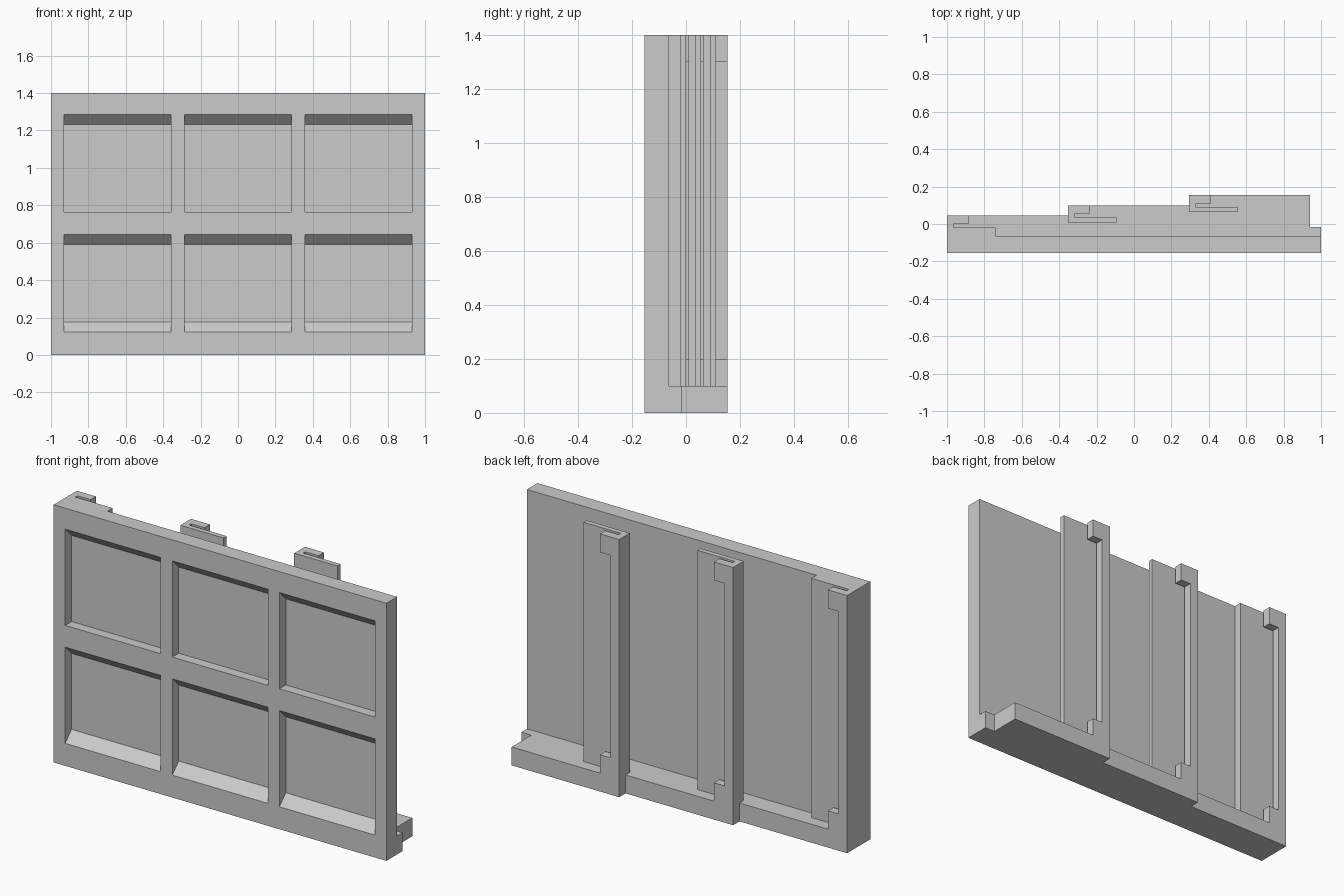
import bpy
import bmesh
from mathutils import Vector

cube = bpy.data.objects.get("Cube")
if cube:
    bpy.data.objects.remove(cube, do_unlink=True)

# One plain grey for everything
grey = bpy.data.materials.new("plain grey")
grey.use_nodes = True
grey.diffuse_color = (0.6, 0.6, 0.6, 1)
grey.node_tree.nodes["Principled BSDF"].inputs["Base Color"].default_value = grey.diffuse_color

HEIGHT, BASE = 1.4, 0.1
FRONT, BACK = -0.154, -0.063
PITCH, RISE = 0.647, 0.0545     # spacing and backward step of the clips
DEPTH = 0.055                   # depth of the front recesses


def prism(bm, points, offset):
    """Extrude a closed outline along the offset vector."""
    face = bm.faces.new([bm.verts.new(p) for p in points])
    made = bmesh.ops.extrude_face_region(bm, geom=[face])["geom"]
    moved = [g for g in made if isinstance(g, bmesh.types.BMVert)]
    bmesh.ops.translate(bm, verts=moved, vec=Vector(offset))


def plan_prism(bm, outline, low, high):
    """Extrude an x-y outline from one height to another."""
    prism(bm, [(x, y, low) for x, y in outline], (0, 0, high - low))


def rectangle(x0, x1, y0, y1):
    return [(x0, y0), (x1, y0), (x1, y1), (x0, y1)]


def finish(bm, name):
    bmesh.ops.recalc_face_normals(bm, faces=bm.faces)
    mesh = bpy.data.meshes.new(name)
    bm.to_mesh(mesh)
    bm.free()
    mesh.materials.append(grey)
    obj = bpy.data.objects.new(name, mesh)
    bpy.context.collection.objects.link(obj)
    return obj


# Wall panel
bm = bmesh.new()
plan_prism(bm, rectangle(-1, 1, FRONT, BACK), 0, HEIGHT)
panel = finish(bm, "wall_panel")

# Recesses: sloped top everywhere, sloped sill only in the lower row
bm = bmesh.new()
deep = FRONT + DEPTH
for low, sill in ((0.122, DEPTH), (0.763, 0)):
    top = low + 0.523
    profile = [(FRONT - 0.05, low), (FRONT, low), (deep, low + sill),
               (deep, top - DEPTH), (FRONT, top), (FRONT - 0.05, top)]
    for column in (-1, 0, 1):
        left = column * 0.644 - 0.287
        prism(bm, [(left, y, z) for y, z in profile], (0.574, 0, 0))
cutter = finish(bm, "recess_cutter")
cutter.hide_render = True

cut = panel.modifiers.new("recesses", "BOOLEAN")
cut.operation = "DIFFERENCE"
cut.solver = "EXACT"
cut.object = cutter
bpy.context.view_layer.objects.active = panel
bpy.ops.object.modifier_apply(modifier=cut.name)
bpy.data.objects.remove(cutter, do_unlink=True)

# Stepped base ledge behind the panel, notched at one end
outline = [(1, BACK), (-1, BACK)]
for i in range(3):
    y = 0.045 + i * RISE
    outline += [(-1 + i * PITCH, y), (-1 + (i + 1) * PITCH, y)]
outline[-1] = (0.94, outline[-1][1])
outline += [(0.94, -0.015), (1, -0.015)]
bm = bmesh.new()
plan_prism(bm, outline, 0, BASE)
finish(bm, "base_ledge")

# Hooked clips: strip, stem and lip, with wider tabs at both ends
for i, side in enumerate(("right", "middle", "left")):
    x = -1 + i * PITCH
    lip_back = 0.045 + i * RISE
    lip_front = lip_back - 0.046
    strip_back = lip_front - 0.018
    strip_front = BACK if i == 0 else strip_back - 0.027
    stem, lip, tab, strip = x + 0.035, x + 0.052, x + 0.115, x + 0.259
    bm = bmesh.new()
    plan_prism(bm, [(x, strip_front), (strip, strip_front), (strip, strip_back),
                    (stem, strip_back), (stem, lip_front), (lip, lip_front),
                    (lip, lip_back), (x, lip_back)], BASE, HEIGHT)
    for low in (BASE, HEIGHT - 0.1):
        plan_prism(bm, rectangle(lip, tab, lip_front, lip_back), low, low + 0.1)
    finish(bm, side + "_clip")
